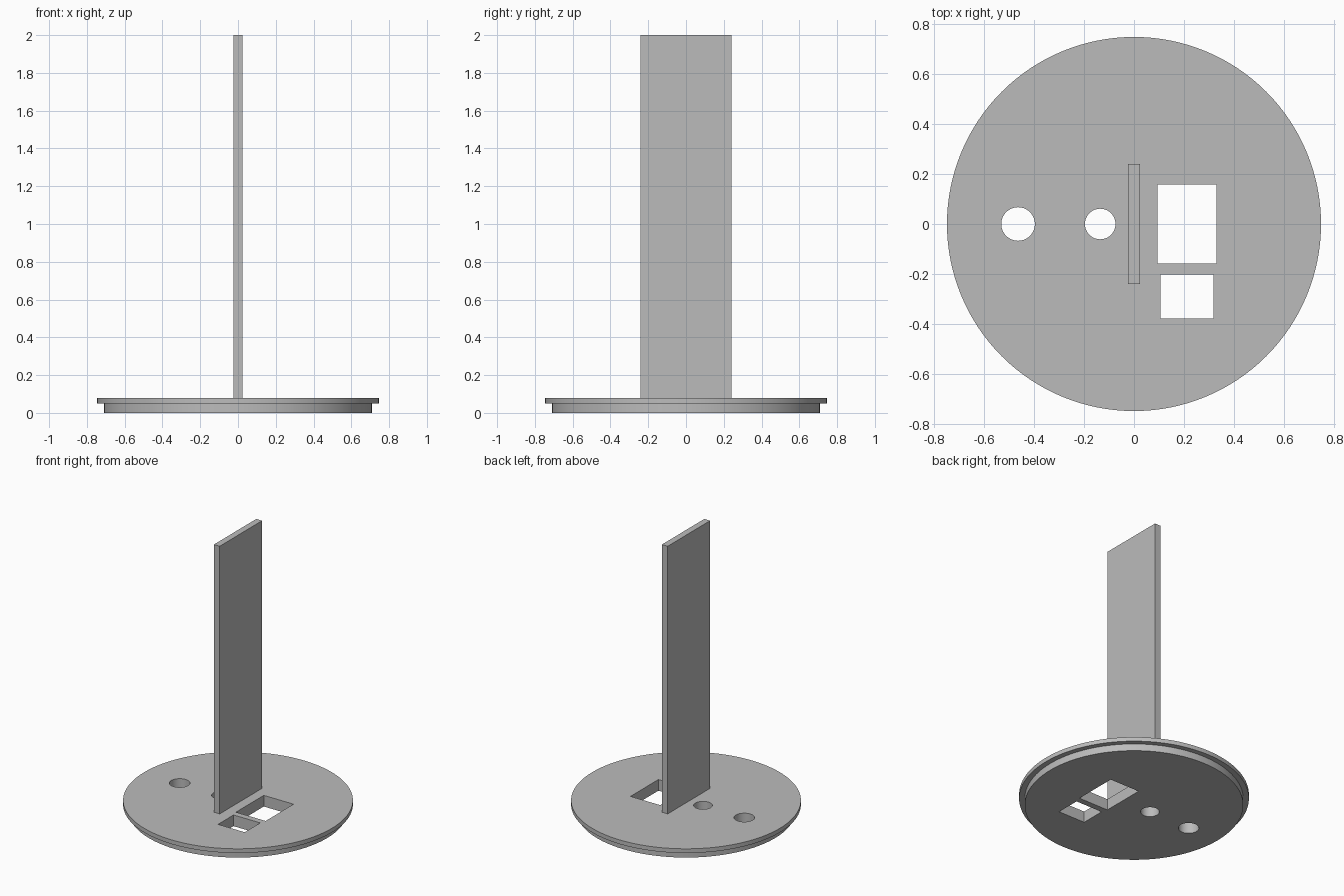
import bpy, bmesh, math

if "Cube" in bpy.data.objects:
    bpy.data.objects.remove(bpy.data.objects["Cube"])

grey = bpy.data.materials.new("plain grey")
grey.diffuse_color = (0.5, 0.5, 0.5, 1)
grey.use_nodes = True
grey.node_tree.nodes["Principled BSDF"].inputs["Base Color"].default_value = grey.diffuse_color


def box(name, x0, x1, y0, y1, z0, z1):
    bpy.ops.mesh.primitive_cube_add(size=1, location=((x0 + x1) / 2, (y0 + y1) / 2, (z0 + z1) / 2))
    ob = bpy.context.object
    ob.name = name
    ob.scale = (x1 - x0, y1 - y0, z1 - z0)
    bpy.ops.object.transform_apply(location=True, rotation=False, scale=True)
    ob.data.materials.append(grey)
    return ob


def cylinder(name, x, radius, z0, z1, sides):
    bpy.ops.mesh.primitive_cylinder_add(vertices=sides, radius=radius, depth=z1 - z0,
                                        location=(x, 0, (z0 + z1) / 2))
    ob = bpy.context.object
    ob.name = name
    ob.data.materials.append(grey)
    return ob


# Stepped round base: narrow plug below, wider flange above, as one solid
SIDES = 128
PROFILE = [(0.71, 0), (0.71, 0.05), (0.747, 0.05), (0.747, 0.08)]
bm = bmesh.new()
rings = [[bm.verts.new((r * math.cos(math.tau * i / SIDES), r * math.sin(math.tau * i / SIDES), z))
          for i in range(SIDES)] for r, z in PROFILE]
for low, high in zip(rings, rings[1:]):
    for i in range(SIDES):
        j = (i + 1) % SIDES
        bm.faces.new((low[i], low[j], high[j], high[i]))
bm.faces.new(rings[0][::-1])
bm.faces.new(rings[-1])
mesh = bpy.data.meshes.new("round_base")
bm.to_mesh(mesh)
bm.free()
base = bpy.data.objects.new("round_base", mesh)
bpy.context.collection.objects.link(base)
mesh.materials.append(grey)

# Through holes: two round, two rectangular
cutters = [
    cylinder("outer_round_hole", -0.463, 0.067, -0.1, 0.2, 64),
    cylinder("inner_round_hole", -0.135, 0.061, -0.1, 0.2, 64),
    box("large_window", 0.094, 0.33, -0.158, 0.158, -0.1, 0.2),
    box("small_window", 0.106, 0.318, -0.378, -0.202, -0.1, 0.2),
]
bpy.ops.object.select_all(action='DESELECT')
base.select_set(True)
bpy.context.view_layer.objects.active = base
for cutter in cutters:
    cutter.hide_render = True
    mod = base.modifiers.new(cutter.name, 'BOOLEAN')
    mod.operation = 'DIFFERENCE'
    mod.solver = 'EXACT'
    mod.object = cutter
    bpy.ops.object.modifier_apply(modifier=mod.name)
for cutter in cutters:
    bpy.data.objects.remove(cutter, do_unlink=True)
bpy.ops.object.shade_smooth_by_angle(angle=math.radians(30))

# Upright flat board standing on the base
box("upright_board", -0.023, 0.023, -0.24, 0.24, 0.08, 2.0)
